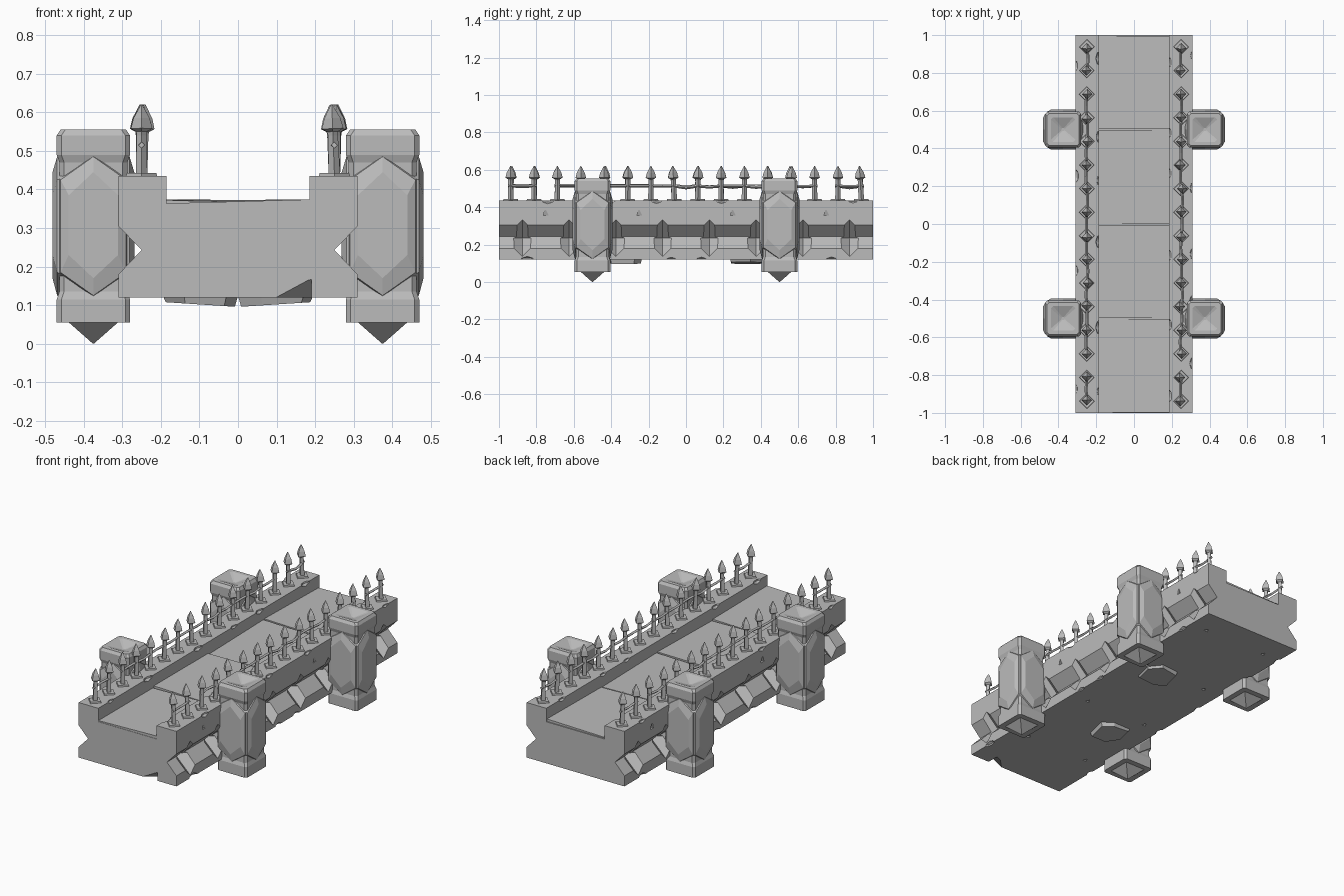
import bpy, bmesh, math, random
from mathutils import Matrix, Vector

random.seed(4)
if "Cube" in bpy.data.objects:
    bpy.data.objects.remove(bpy.data.objects["Cube"])

stone = bpy.data.materials.new("grey_stone")
stone.use_nodes = True
GREY = (0.5, 0.5, 0.5, 1)
stone.diffuse_color = GREY
stone.node_tree.nodes["Principled BSDF"].inputs["Base Color"].default_value = GREY


def finish(name, bm):
    bmesh.ops.recalc_face_normals(bm, faces=bm.faces)
    me = bpy.data.meshes.new(name)
    bm.to_mesh(me)
    bm.free()
    me.materials.append(stone)
    ob = bpy.data.objects.new(name, me)
    bpy.context.collection.objects.link(ob)
    return ob


def loft(bm, rings):
    """Skin a list of equal-length point rings and cap both ends."""
    vs = [[bm.verts.new(p) for p in ring] for ring in rings]
    n = len(vs[0])
    for a, b in zip(vs, vs[1:]):
        for i in range(n):
            bm.faces.new((a[i], a[(i + 1) % n], b[(i + 1) % n], b[i]))
    bm.faces.new(vs[0])
    bm.faces.new(vs[-1])
    return [v for ring in vs for v in ring]


def square(r, z, cx=0, cy=0):
    return [(cx + a * r, cy + b * r, z) for a, b in ((-1, -1), (1, -1), (1, 1), (-1, 1))]


def diamond(r, z, cx=0, cy=0):
    return [(cx + a * r, cy + b * r, z) for a, b in ((-1, 0), (0, -1), (1, 0), (0, 1))]


def carve(ob, bm):
    """Subtract the cutter mesh from the object and drop the cutter."""
    cutter = finish("cutter", bm)
    cutter.hide_render = True
    mod = ob.modifiers.new("carve", "BOOLEAN")
    mod.operation, mod.solver, mod.object = "DIFFERENCE", "EXACT", cutter
    mod.use_self = True
    dg = bpy.context.evaluated_depsgraph_get()
    me = bpy.data.meshes.new_from_object(ob.evaluated_get(dg))
    ob.modifiers.clear()
    ob.data = me
    bpy.data.objects.remove(cutter)


# Bridge body: one profile with side grooves and raised parapets
half = [(0.31, 0.12), (0.31, 0.18), (0.25, 0.243), (0.31, 0.305),
        (0.31, 0.435), (0.185, 0.435), (0.185, 0.358)]
profile = half + [(-x, z) for x, z in reversed(half)]
bm = bmesh.new()
loft(bm, [[(x, y, z) for x, z in profile] for y in (-1, 1)])
body = finish("bridge_body", bm)

# Diamond pits along the grooves, plus chipped edges
bm = bmesh.new()
for side in (-1, 1):
    for i in range(8):
        spin = Matrix.Translation((side * 0.27, -0.875 + i * 0.25, 0.235))
        spin @= Matrix.Rotation(-side * math.pi / 2, 4, "Y")
        bmesh.ops.create_cone(bm, cap_ends=True, segments=4, radius1=0.118,
                              radius2=0, depth=0.12, matrix=spin)
    for x, z in ((0.31, 0.435), (0.185, 0.435), (0.31, 0.12)):
        for i in range(6):
            y = -0.82 + i * 0.33 + random.uniform(-0.1, 0.1)
            r = random.uniform(0.012, 0.02)
            m = Matrix.Translation((side * x, y, z)) @ Matrix.Diagonal((1, 2.2, 1, 1))
            bmesh.ops.create_icosphere(bm, subdivisions=1, radius=r, matrix=m)
    # Shallow nicks in the outer wall and the underside
    for i in range(4):
        y = -0.75 + i * 0.5
        for pos in ((side * 0.315, y, 0.37), (side * 0.2, y + 0.1, 0.115)):
            bmesh.ops.create_cone(bm, cap_ends=True, segments=3, radius1=0.025,
                                  radius2=0.01, depth=0.03,
                                  matrix=Matrix.Translation(pos))
# Broken corner under the front end
loft(bm, [[(0.06, -1.02, 0.11), (0.19, -1.02, 0.11), (0.19, -1.02, 0.18)],
          [(0.15, -0.93, 0.11), (0.19, -0.93, 0.11), (0.19, -0.93, 0.12)]])
carve(body, bm)

# Four slightly tilted paving slabs
for i, lift in enumerate(((0.004, 0.014, 0.010, 0.003), (0.012, 0.004, 0.014, 0.010),
                          (0.003, 0.012, 0.004, 0.012), (0.014, 0.006, 0.012, 0.004))):
    bm = bmesh.new()
    y0 = -0.998 + i * 0.5
    base = [(-0.186, y0), (0.186, y0), (0.186, y0 + 0.492), (-0.186, y0 + 0.492)]
    loft(bm, [[(x, y, 0.33) for x, y in base],
              [(x, y, 0.36 + h) for (x, y), h in zip(base, lift)]])
    finish(f"deck_slab_{i + 1}", bm)

# Loose stones standing proud of the underside
for name, s in (("under_stone_front", -1), ("under_stone_back", 1)):
    bm = bmesh.new()
    outline = [(0.0, -0.05), (0.06, -0.09), (0.17, -0.09), (0.195, 0.02), (0.14, 0.09), (0.03, 0.08)]
    loft(bm, [[(s * x, s * (0.325 + y), 0.125) for x, y in outline],
              [(s * (0.1 + (x - 0.1) * 0.92), s * (0.325 + y * 0.92), 0.096 + 0.06 * x)
               for x, y in outline]])
    finish(name, bm)


def hexagon(w, low, high, shoulder, depth):
    return [(0, -depth, low), (w, -depth, low + shoulder), (w, -depth, high - shoulder),
            (0, -depth, high), (-w, -depth, high - shoulder), (-w, -depth, low + shoulder)]


def pillar(name, cx, cy):
    bm = bmesh.new()
    # Chamfered core with a hollowed top
    def ring(r, z, c=0.012):
        return [p for a, b in ((-1, -1), (1, -1), (1, 1), (-1, 1))
                for p in ([(a * r, b * (r - c), z), (a * (r - c), b * r, z)] if a * b < 0
                          else [(a * (r - c), b * r, z), (a * r, b * (r - c), z)])]
    # Each corner pair is put in order around the axis
    def ordered(r, z):
        return sorted(ring(r, z), key=lambda p: math.atan2(p[1], p[0]))
    loft(bm, [ordered(0.095, 0.055), ordered(0.095, 0.115), ordered(0.088, 0.135),
              ordered(0.088, 0.47), ordered(0.095, 0.49), ordered(0.095, 0.54),
              ordered(0.085, 0.555), ordered(0.065, 0.555), ordered(0.008, 0.53)])
    # Pointed foot
    loft(bm, [square(0.0635, 0.06), square(0.0635, 0.055), square(0.001, 0)])
    # Long raised hexagonal panel on each face
    for k in range(4):
        vs = loft(bm, [hexagon(0.09, 0.12, 0.49, 0.06, 0.08),
                       hexagon(0.085, 0.125, 0.485, 0.06, 0.094),
                       hexagon(0.064, 0.17, 0.445, 0.06, 0.106)])
        bmesh.ops.rotate(bm, verts=vs, matrix=Matrix.Rotation(k * math.pi / 2, 3, "Z"))
    bmesh.ops.translate(bm, verts=bm.verts, vec=(cx, cy, 0))
    finish(name, bm)


for fb, y in (("front", -0.5), ("back", 0.5)):
    for lr, x in (("left", 0.375), ("right", -0.375)):
        pillar(f"pillar_{fb}_{lr}", x, y)


def fence(name, x):
    bm = bmesh.new()
    ys = [-0.9375 + i * 0.125 for i in range(16)]
    for y in ys:
        # Diamond foot, square post, collar and spear point
        loft(bm, [diamond(0.042, 0.43, x, y), diamond(0.038, 0.443, x, y)])
        vs = loft(bm, [diamond(r, z, x, y) for r, z in
                       ((0.015, 0.44), (0.013, 0.54), (0.014, 0.55), (0.028, 0.558),
                        (0.021, 0.585), (0.002, 0.62))])
        lean = Matrix.Rotation(random.uniform(-0.06, 0.06), 3, random.choice("XY"))
        bmesh.ops.rotate(bm, verts=vs, cent=(x, y, 0.44), matrix=lean)
    # Bent rails, with a gap beside the end pairs
    for a, b in zip(ys, ys[1:]):
        if abs(abs((a + b) / 2) - 0.75) < 0.01:
            continue
        sag = random.uniform(-0.012, 0.004)
        shift = random.uniform(-0.008, 0.008)
        loft(bm, [[(x + dx + p[0], y, 0.515 + dz + p[1]) for p in
                   ((-0.008, 0), (0, -0.008), (0.008, 0), (0, 0.008))]
                  for y, dx, dz in ((a - 0.015, 0, 0), ((a + b) / 2, shift, sag), (b + 0.015, 0, 0))])
    finish(name, bm)


fence("fence_left", 0.25)
fence("fence_right", -0.25)
